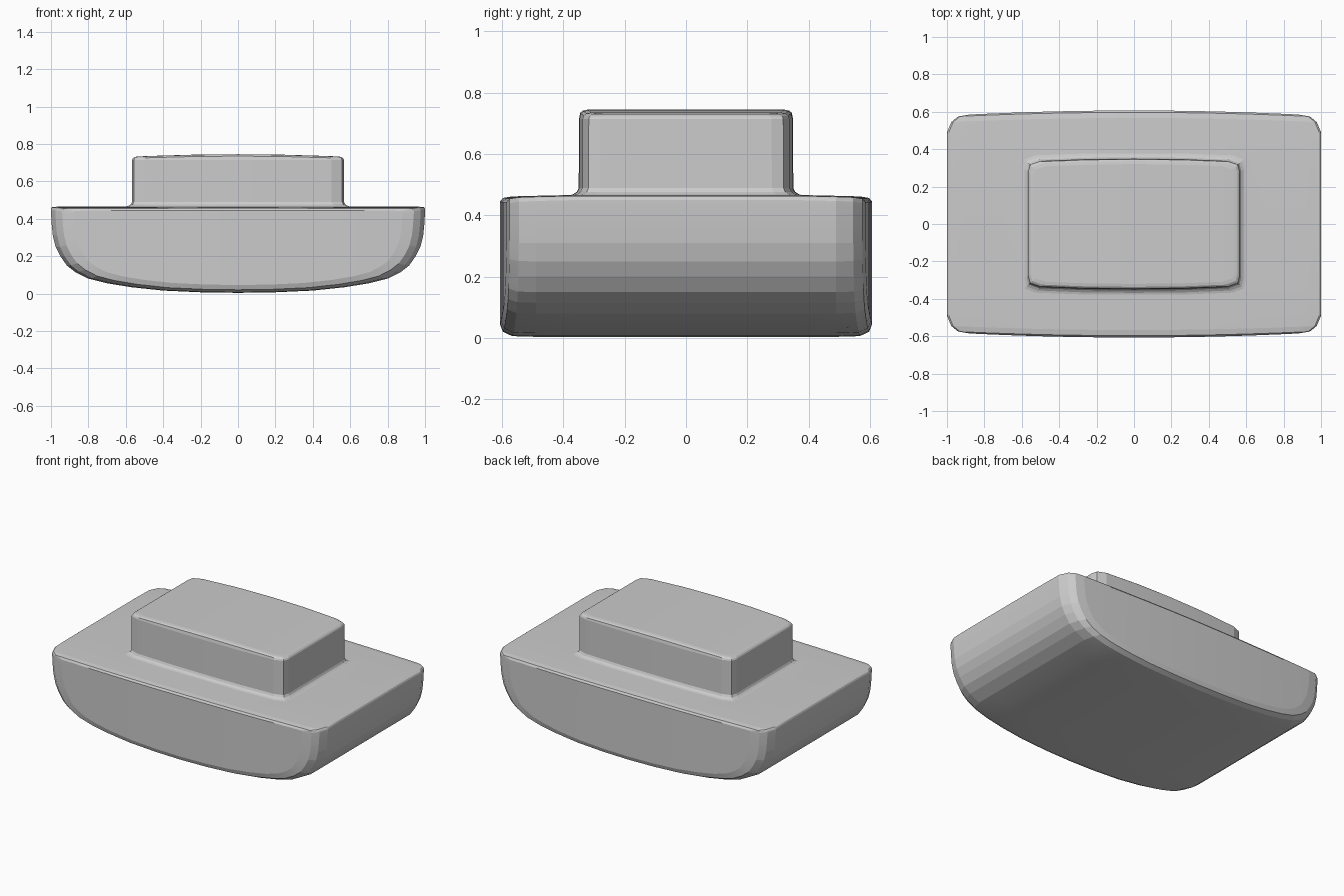
import bpy, bmesh

if "Cube" in bpy.data.objects:
    bpy.data.objects.remove(bpy.data.objects["Cube"])


def finish(name, bm):
    bmesh.ops.recalc_face_normals(bm, faces=bm.faces[:])
    me = bpy.data.meshes.new(name)
    bm.to_mesh(me)
    bm.free()
    ob = bpy.data.objects.new(name, me)
    bpy.context.collection.objects.link(ob)
    return ob


def bridge(bm, a, b):
    n = len(a)
    for i in range(n):
        j = (i + 1) % n
        bm.faces.new((a[i], a[j], b[j], b[i]))


def strip_cap(bm, low, high):
    # rows run over the same x positions, so the cap follows the crown
    for i in range(len(low) - 1):
        bm.faces.new((low[i], low[i + 1], high[i + 1], high[i]))


# Hull: curved keel profile lofted along y, with rounded, bulging ends
keel = [(0, .004), (.2, .007), (.4, .016), (.57, .034), (.7, .055), (.8, .08),
        (.87, .115), (.915, .15), (.95, .2), (.975, .25), (.99, .31), (.996, .37), (1, .435)]
keel = [(-x, z) for x, z in reversed(keel[1:])] + keel
deck_z = .467


def deck(x):
    a = abs(x)
    return .45 if a > .998 else .46 if a > .993 else .464 if a > .97 else deck_z - .002 * a


# y, x scale, depth scale, drop of the deck
sections = [(.36, 1, 1, 0), (.49, 1, 1, .003), (.545, .977, .995, .005),
            (.575, .94, .965, .010), (.585, .88, .91, .022)]
sections = [(-y, *r) for y, *r in reversed(sections)] + sections

bm = bmesh.new()
n = len(keel)
loops = []
for y, sx, sz, drop in sections:
    sign = 1 if y > 0 else -1
    def point(x, z):
        bulge = .022 * (1 - x * x) * sign if abs(y) > .5 else 0
        return bm.verts.new((x * sx, y + bulge, z))
    low = [point(x, deck_z - (deck_z - z) * sz) for x, z in keel]
    high = [point(x, deck(x) - drop) for x, z in keel]
    for i in (0, n - 1):
        low[i].co.z = min(low[i].co.z, high[i].co.z - .01)
    loops.append((low, high))
for (a, b), (c, d) in zip(loops, loops[1:]):
    bridge(bm, a + b[::-1], c + d[::-1])
strip_cap(bm, *loops[0])
strip_cap(bm, *loops[-1])
hull = finish("hull", bm)

# Cabin: rounded rectangular block with flared foot and crowned roof
half = [(.567, .28), (.557, .318), (.50, .338), (.25, .348), (0, .35)]
half = half + [(-x, y) for x, y in reversed(half[:-1])]
# z, outward offset, amount of crown
levels = [(.44, .04, 0), (.464, .037, 0), (.469, .018, 0), (.477, .006, 0), (.49, 0, 0),
          (.715, -.001, 0), (.735, -.005, .012), (.742, -.014, .012), (.745, -.03, .012)]
bm = bmesh.new()
rings = []
for z, off, crown in levels:
    rows = []
    for s in (1, -1):
        rows.append([bm.verts.new((x * (1 + off / .567), s * y * (1 + off / .35),
                                   z - crown * (x / .567) ** 2)) for x, y in half])
    rings.append(rows)
for (a, b), (c, d) in zip(rings, rings[1:]):
    bridge(bm, a + b[::-1], c + d[::-1])
strip_cap(bm, *rings[0])
strip_cap(bm, *rings[-1])
cabin = finish("cabin", bm)

# Merge the cabin into the hull as one skin
mod = hull.modifiers.new("join_cabin", 'BOOLEAN')
mod.operation = 'UNION'
mod.solver = 'EXACT'
mod.object = cabin
bpy.context.view_layer.objects.active = hull
hull.select_set(True)
bpy.ops.object.modifier_apply(modifier=mod.name)
bpy.data.objects.remove(cabin)
hull.name = "hull_with_cabin"
bpy.ops.object.shade_smooth_by_angle(angle=0.1)
